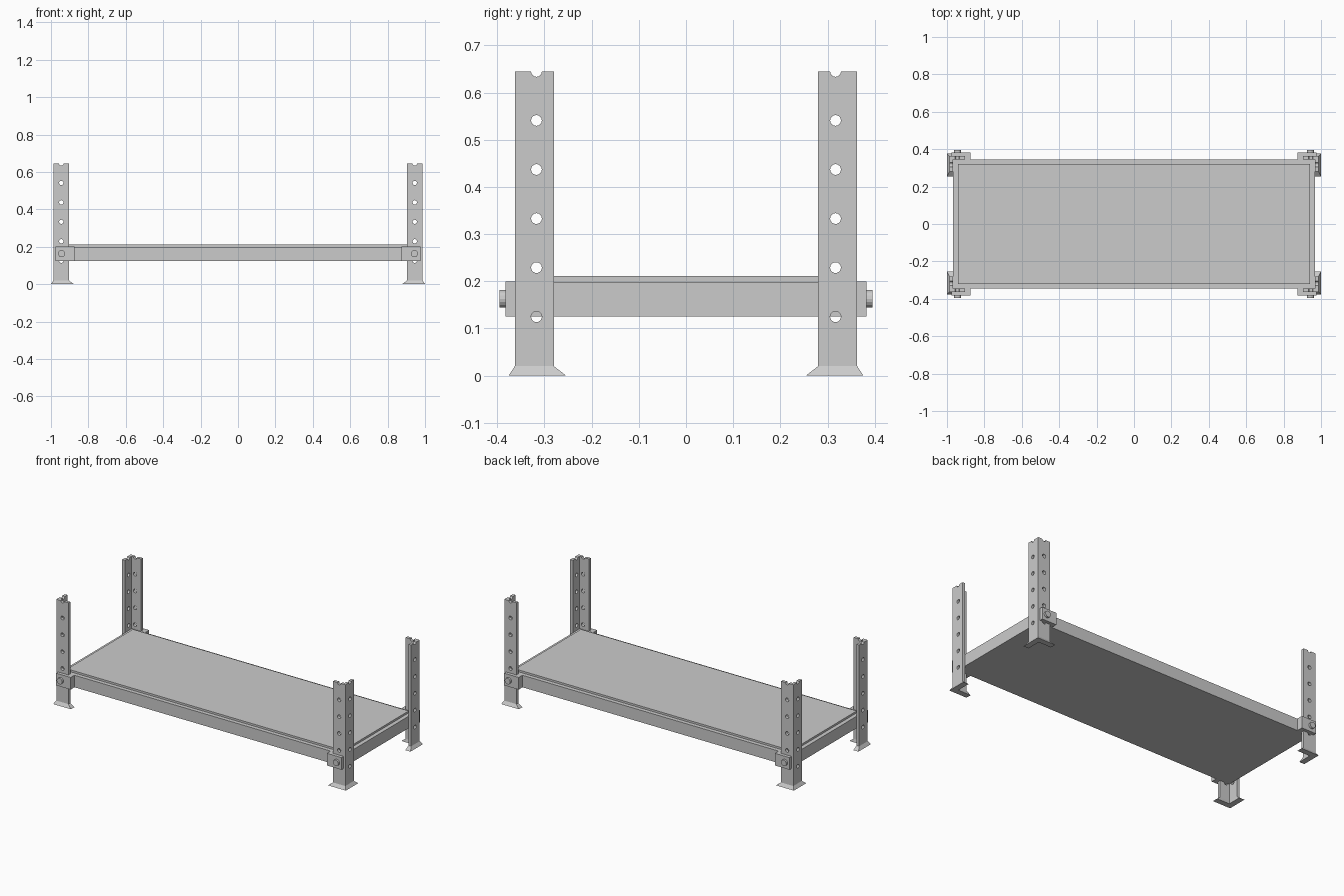
import bpy, bmesh, math
from mathutils import Matrix, Vector

if "Cube" in bpy.data.objects:
    bpy.data.objects.remove(bpy.data.objects["Cube"])

X, Y, T = 0.987, 0.363, 0.018          # outer corner of post, plate thickness
FX, FY = 0.904, 0.280                  # free edges of the two flanges


def finish(name, bm, mirror=True):
    bmesh.ops.recalc_face_normals(bm, faces=bm.faces)
    me = bpy.data.meshes.new(name)
    bm.to_mesh(me)
    bm.free()
    ob = bpy.data.objects.new(name, me)
    bpy.context.collection.objects.link(ob)
    if mirror:
        add_mirror(ob)
    return ob


def add_mirror(ob):
    m = ob.modifiers.new("four_corners", 'MIRROR')
    m.use_axis = (True, True, False)
    m.use_mirror_merge = False


def box(bm, lo, hi):
    lo, hi = Vector(lo), Vector(hi)
    mat = Matrix.Translation((lo + hi) / 2) @ Matrix.Diagonal((*(hi - lo), 1))
    bmesh.ops.create_cube(bm, size=1, matrix=mat)


def cylinder(bm, center, r, depth, axis, segments=16):
    rot = Matrix.Rotation(math.pi / 2, 4, 'Y' if axis == 'X' else 'X')
    bmesh.ops.create_cone(bm, cap_ends=True, segments=segments, radius1=r, radius2=r,
                          depth=depth, matrix=Matrix.Translation(center) @ rot)


def angle_profile(out, end, inn):
    # L section; out/end/inn offset the outer faces, free edges and inner faces
    x, y, fx, fy = X + out, Y + out, FX - end, FY - end
    ix, iy = X - T - inn, Y - T - inn
    return [(x, y), (fx, y), (fx, iy), (ix, iy), (ix, fy), (x, fy)]


def loft(bm, low, z0, high, z1):
    a = [bm.verts.new((*p, z0)) for p in low]
    b = [bm.verts.new((*p, z1)) for p in high]
    bm.faces.new(a)
    bm.faces.new(b)
    n = len(a)
    for i in range(n):
        j = (i + 1) % n
        bm.faces.new((a[i], a[j], b[j], b[i]))


# Shelf: frame tray with slightly raised inset panel
bm = bmesh.new()
box(bm, (-0.967, -0.345, 0.125), (0.967, 0.345, 0.199))
finish("shelf_frame", bm, False)
bm = bmesh.new()
box(bm, (-0.942, -0.32, 0.19), (0.942, 0.32, 0.211))
finish("shelf_panel", bm, False)

# Angle posts with a row of holes in both flanges
bm = bmesh.new()
section = angle_profile(0, 0, 0)
loft(bm, section, 0.02, section, 0.645)
post = finish("corner_posts", bm, False)
bm = bmesh.new()
for i in range(6):
    z = 0.125 + 0.104 * i
    cylinder(bm, (0.945, Y - T / 2, z), 0.0115, 0.03, 'Y')
    cylinder(bm, (X - T / 2, 0.317, z), 0.0115, 0.03, 'X')
cutter = finish("hole_cutter", bm, False)
cutter.hide_render = True
cut = post.modifiers.new("holes", 'BOOLEAN')
cut.operation = 'DIFFERENCE'
cut.solver = 'EXACT'
cut.object = cutter
bpy.context.view_layer.objects.active = post
bpy.ops.object.modifier_apply(modifier=cut.name)
bpy.data.objects.remove(cutter)
add_mirror(post)

# Flared feet
bm = bmesh.new()
loft(bm, angle_profile(0.013, 0.026, 0.004), 0, section, 0.02)
finish("feet", bm)

# Clamp brackets joining shelf to posts
bm = bmesh.new()
box(bm, (0.875, 0.343, 0.125), (0.975, 0.383, 0.2))
finish("clamp_brackets", bm)

# Bolt heads
bm = bmesh.new()
cylinder(bm, (0.943, 0.386, 0.163), 0.019, 0.018, 'Y')
finish("bolts", bm)
